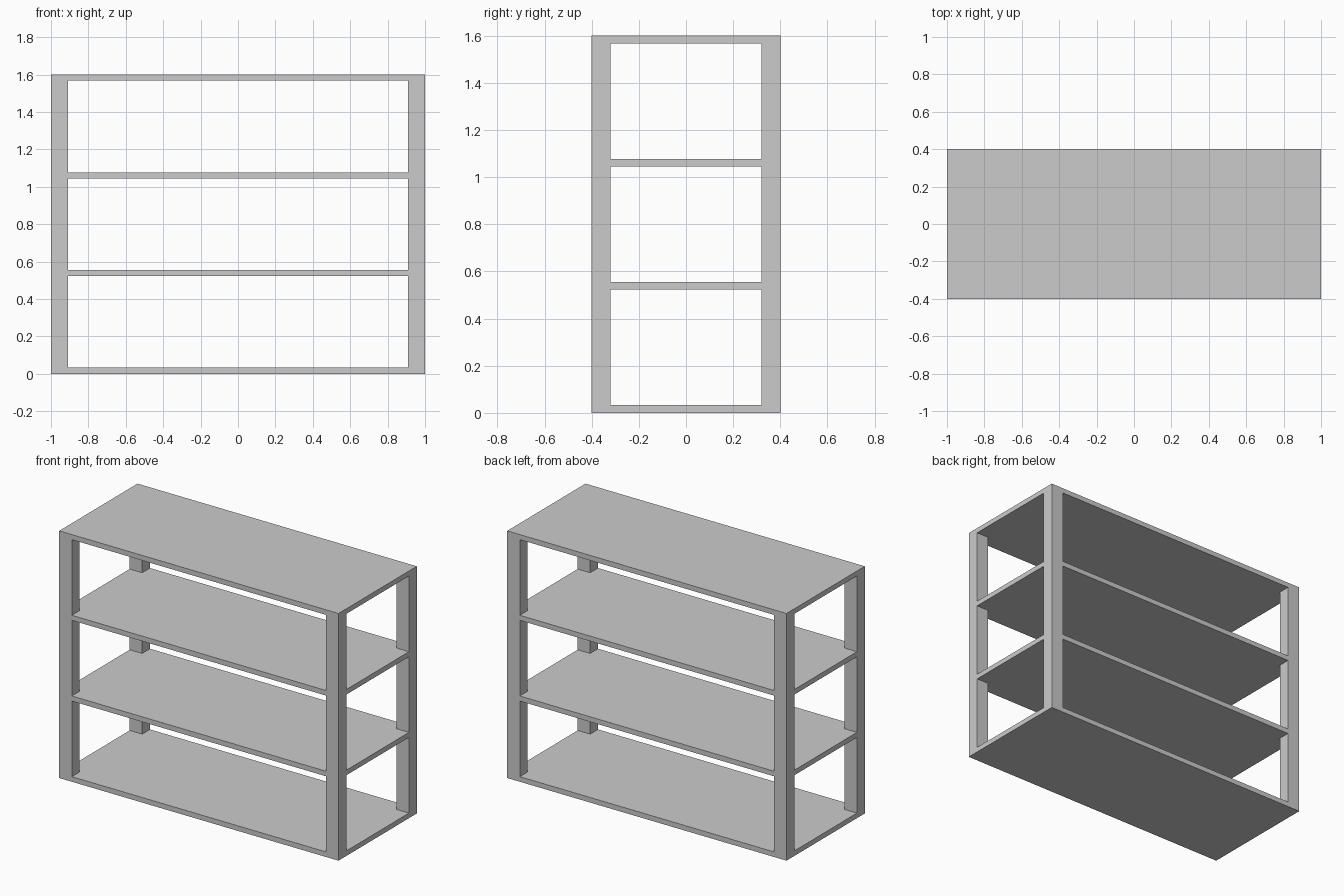
import bpy

if "Cube" in bpy.data.objects:
    bpy.data.objects.remove(bpy.data.objects["Cube"])

W, D, H = 2.0, 0.8, 1.6        # overall size
POST_X, POST_Y = 0.09, 0.08    # corner post section
SLAB = 0.033                   # shelf thickness
BAYS = 3
STEP = (H - SLAB) / BAYS


def box(name, size, z_bottom):
    bpy.ops.mesh.primitive_cube_add(size=1, location=(0, 0, z_bottom + size[2] / 2))
    ob = bpy.context.object
    ob.name = name
    ob.scale = size
    bpy.ops.object.transform_apply(location=True, rotation=False, scale=True)
    return ob


# Solid block: the openings carved from it leave four posts and four flush shelves
unit = box("shelving_unit", (W, D, H), 0)

# Each bay is opened front to back and side to side
for i in range(BAYS):
    z = i * STEP + SLAB
    h = STEP - SLAB
    for name, size in (("front_opening", (W - 2 * POST_X, D + 0.4, h)),
                       ("side_opening", (W + 0.4, D - 2 * POST_Y, h))):
        cutter = box(name, size, z)
        cutter.hide_render = True
        mod = unit.modifiers.new(name, 'BOOLEAN')
        mod.operation = 'DIFFERENCE'
        mod.solver = 'EXACT'
        mod.object = cutter
        bpy.context.view_layer.objects.active = unit
        bpy.ops.object.modifier_apply(modifier=mod.name)
        bpy.data.objects.remove(cutter)
